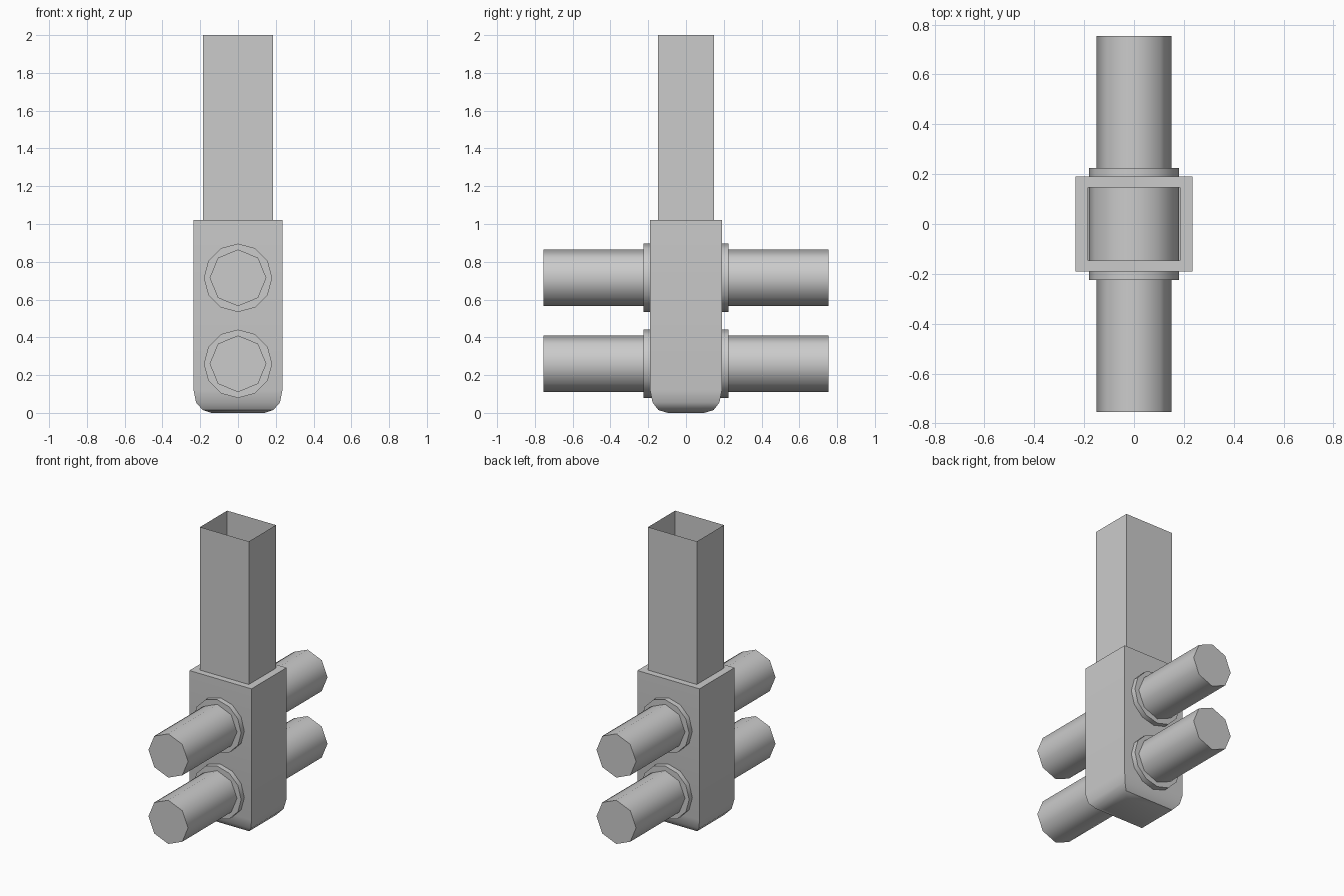
import bpy, bmesh, math

if "Cube" in bpy.data.objects:
    bpy.data.objects.remove(bpy.data.objects["Cube"])


def smooth(obj, degrees):
    bpy.ops.object.select_all(action='DESELECT')
    obj.select_set(True)
    bpy.context.view_layer.objects.active = obj
    bpy.ops.object.shade_smooth_by_angle(angle=math.radians(degrees))


def rod(name, sides, radius, length, z):
    # capped cylinder running front to back, a vertex on top
    bpy.ops.mesh.primitive_cylinder_add(vertices=sides, radius=radius, depth=length,
                                        location=(0, 0, z), rotation=(math.pi / 2, 0, 0))
    obj = bpy.context.object
    obj.name = name
    smooth(obj, 50)


# block with rounded foot, stepping in to the open square tube: (x half, y half, z)
sections = [(0.14, 0.096, 0.0), (0.187, 0.146, 0.015), (0.222, 0.177, 0.055),
            (0.235, 0.19, 0.12), (0.235, 0.19, 1.02), (0.185, 0.147, 1.02),
            (0.185, 0.147, 2.0)]
bm = bmesh.new()
rings = [[bm.verts.new((sx * x, sy * y, z))
          for sx, sy in ((-1, -1), (1, -1), (1, 1), (-1, 1))] for x, y, z in sections]
bm.faces.new(rings[0][::-1])
for low, high in zip(rings, rings[1:]):
    for i in range(4):
        j = (i + 1) % 4
        bm.faces.new((low[i], low[j], high[j], high[i]))
mesh = bpy.data.meshes.new("block_and_tube")
bm.to_mesh(mesh)
bm.free()
block = bpy.data.objects.new("block_and_tube", mesh)
bpy.context.collection.objects.link(block)
smooth(block, 35)

# two pegs through the block, each with a collar
for label, z in (("lower", 0.26), ("upper", 0.715)):
    rod(label + "_peg", 8, 0.15, 1.51, z)
    rod(label + "_collar", 12, 0.181, 0.45, z)
